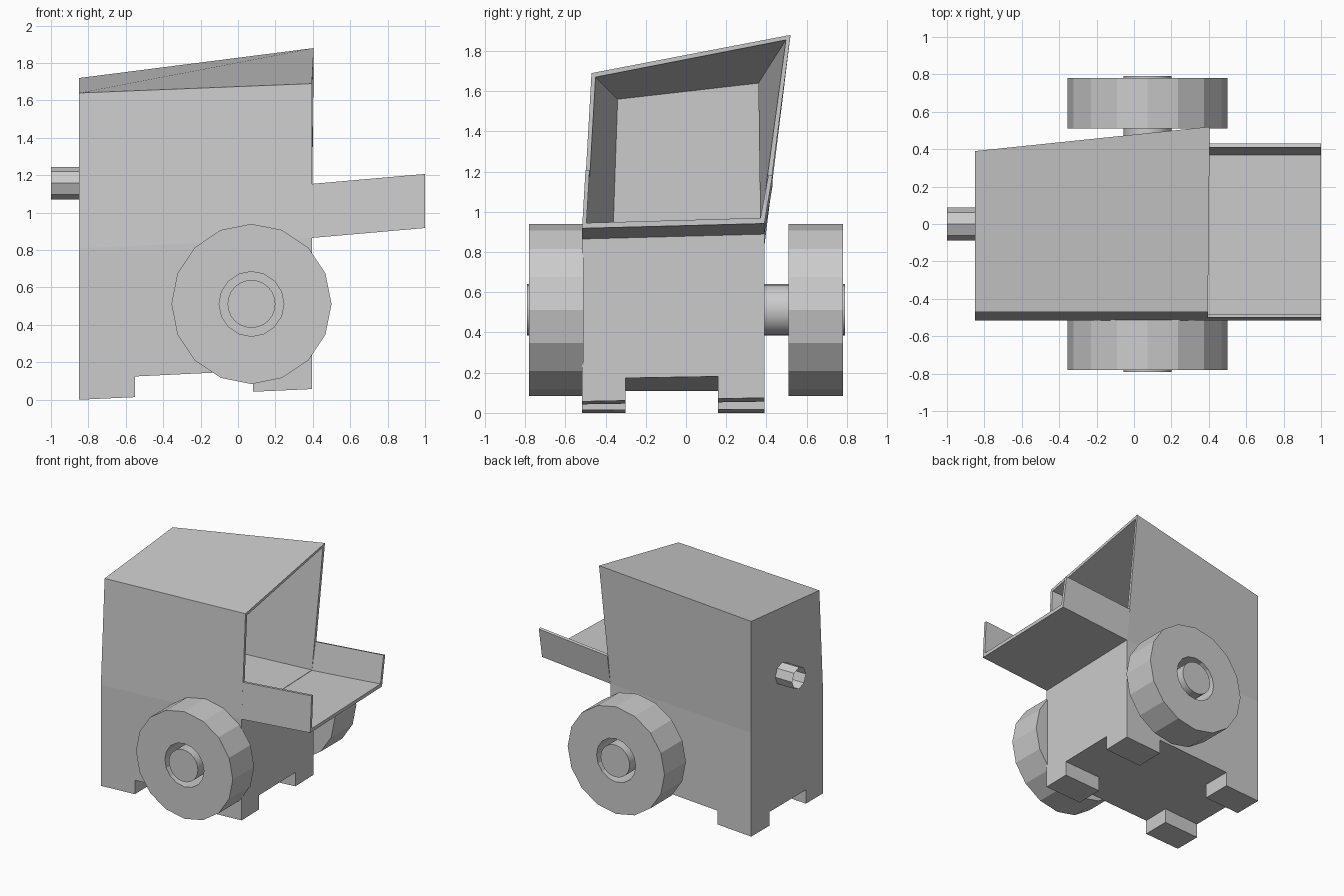
import bpy, bmesh
from math import cos, sin, pi

if "Cube" in bpy.data.objects:
    bpy.data.objects.remove(bpy.data.objects["Cube"])


def make(name, verts, faces, smooth=False):
    me = bpy.data.meshes.new(name)
    me.from_pydata(verts, [], faces)
    bm = bmesh.new()
    bm.from_mesh(me)
    bmesh.ops.recalc_face_normals(bm, faces=bm.faces)
    if smooth:
        for f in bm.faces:
            f.smooth = len(f.verts) == 4
    bm.to_mesh(me)
    bm.free()
    ob = bpy.data.objects.new(name, me)
    bpy.context.collection.objects.link(ob)
    return ob


def loft(name, rings, cap_start=True, cap_end=True, closed=False, smooth=False):
    """Bridge equal-length vertex rings into a skin."""
    n, m = len(rings[0]), len(rings)
    faces = []
    for r in range(m if closed else m - 1):
        a, b = r * n, (r + 1) % m * n
        faces += [(a + i, a + (i + 1) % n, b + (i + 1) % n, b + i) for i in range(n)]
    if not closed:
        if cap_start:
            faces.append(tuple(range(n)))
        if cap_end:
            faces.append(tuple(range((m - 1) * n, m * n)))
    return make(name, [v for ring in rings for v in ring], faces, smooth)


def ring_y(r, y, n=16, cx=0.072, cz=0.512):
    return [(cx + r * sin(2 * pi * i / n), y, cz + r * cos(2 * pi * i / n)) for i in range(n)]


def ring_x(r, x, n, cy, cz):
    return [(x, cy + r * sin(2 * pi * i / n), cz + r * cos(2 * pi * i / n)) for i in range(n)]


# Lopsided body: closed lower block, leaning hood open towards +x
X0, X1 = -0.85, 0.395
body = [
    (X0, -.517, .11), (X0, .39, .11), (X1, .39, .185), (X1, -.517, .17),      # underside
    (X0, -.517, .81), (X0, .39, .83), (X1, .39, .89), (X1, -.517, .865),      # waist
    (X0, -.47, 1.64), (X0, .39, 1.72), (.405, .52, 1.88), (.395, -.47, 1.69), # roof
    # rim of the opening, then back of the cavity
    (X1, -.495, .895), (X1, .37, .92), (.403, .497, 1.855), (.395, -.45, 1.67),
    (-.75, -.365, .84), (-.75, .37, .86), (-.75, .36, 1.64), (-.75, -.34, 1.56),
]
make("body", body, [
    (0, 1, 2, 3), (0, 1, 5, 4), (1, 2, 6, 5), (2, 3, 7, 6), (3, 0, 4, 7),
    (4, 5, 9, 8), (5, 6, 10, 9), (7, 4, 8, 11), (8, 9, 10, 11),
    (7, 6, 13, 12), (6, 10, 14, 13), (10, 11, 15, 14), (11, 7, 12, 15),
    (12, 13, 17, 16), (13, 14, 18, 17), (14, 15, 19, 18), (15, 12, 16, 19),
    (16, 17, 18, 19)])


# Four short feet following the slope of the underside
def foot_z(x, y):
    k = (x - X0) / (X1 - X0)
    return k * (0.057 + 0.018 * (y + 0.517) / 0.907)


for side, (xa, xb) in (("left", (X0, -.55)), ("right", (.08, X1))):
    for depth, (ya, yb) in (("front", (-.517, -.30)), ("back", (.16, .39))):
        base = [(x, y, foot_z(x, y)) for x, y in ((xa, ya), (xb, ya), (xb, yb), (xa, yb))]
        top = [(x, y, z + .115) for x, y, z in base]
        loft(f"{depth}_{side}_foot", [base, top])

# Sloping tray with two side rails
section = [(-.517, .918), (.39, .942), (.43, 1.18), (.41, 1.185),
           (.37, .97), (-.495, .945), (-.48, 1.207), (-.5, 1.207)]
t0 = [(.395, y, z - .053) for y, z in section]
t1 = [(1.0, y, z) for y, z in section]
n = len(section)
make("tray", t0 + t1,
     [(i, (i + 1) % n, (i + 1) % n + n, i + n) for i in range(n)]
     + [tuple(i + o for i in q) for o in (0, n)
        for q in ((0, 1, 4, 5), (1, 2, 3, 4), (0, 5, 6, 7))])

# Open eight-sided spout, showing through on the cavity's back wall
loft("spout", [ring_x(.087, x, 8, 0, 1.158) for x in (-1.0, -.745)], cap_start=False)

# Wheels with open hubs, and the axle
for name, s in (("front_wheel", -1), ("back_wheel", 1)):
    loft(name, [ring_y(.428, s * .51), ring_y(.428, s * .78),
                ring_y(.173, s * .78), ring_y(.173, s * .51)], closed=True)
loft("axle", [ring_y(.128, -.792, 24), ring_y(.128, .792, 24)], smooth=True)
